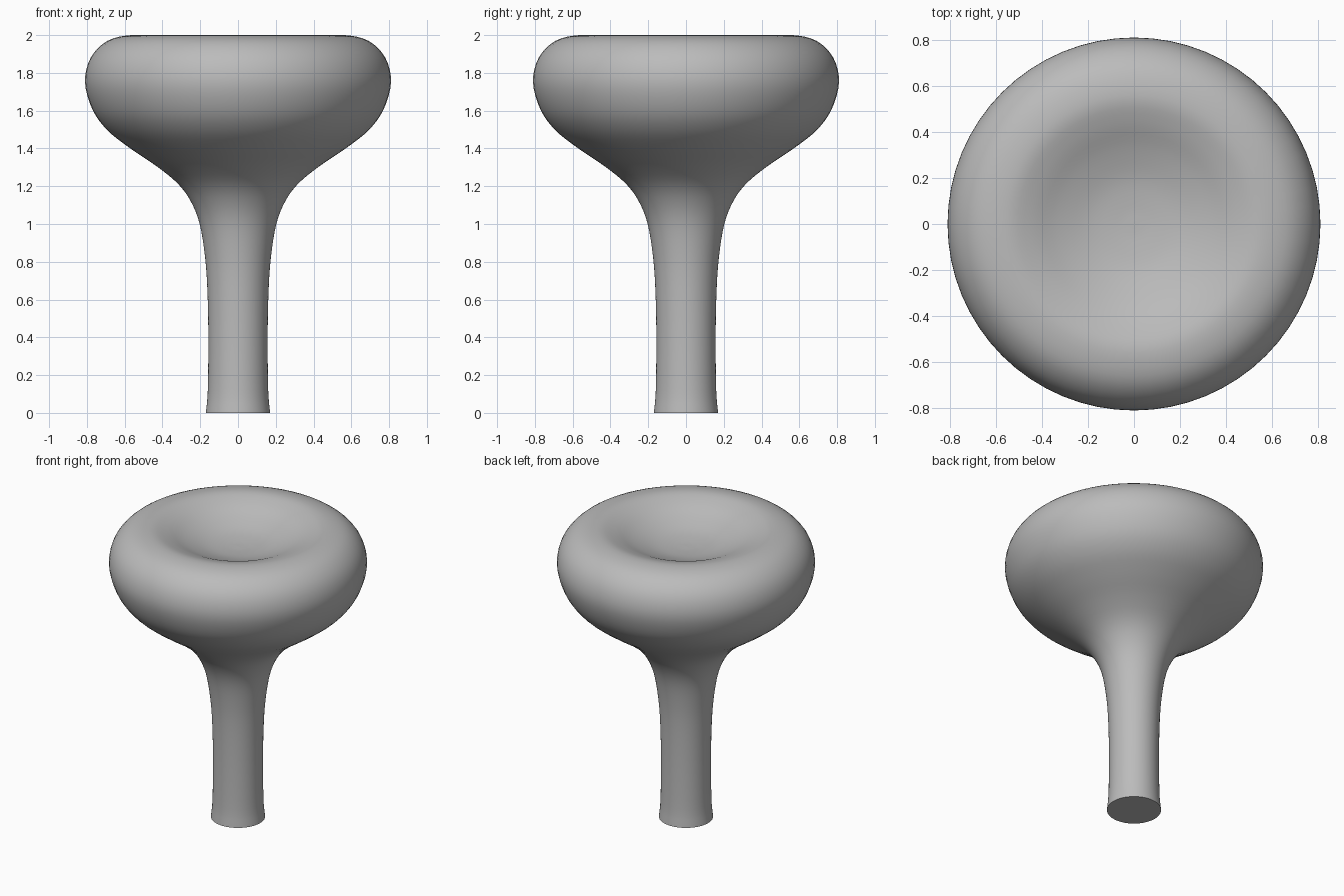
import bpy, bmesh, math
from mathutils import Vector

cube = bpy.data.objects.get("Cube")
if cube:
    bpy.data.objects.remove(cube)

# Single matte grey finish
grey = bpy.data.materials.new("plain grey")
grey.use_nodes = True
colour = (0.5, 0.5, 0.5, 1)
grey.diffuse_color = colour
grey.node_tree.nodes["Principled BSDF"].inputs["Base Color"].default_value = colour

SIDES, STEPS = 64, 4

# Half profile (radius, height): stem, flare, rounded rim, dished top
PROFILE = [(0.17, 0), (0.16, 0.12), (0.157, 0.4), (0.162, 0.65), (0.175, 0.83),
           (0.203, 1.0), (0.25, 1.12), (0.32, 1.215), (0.43, 1.305), (0.57, 1.4),
           (0.69, 1.495), (0.77, 1.605), (0.81, 1.75), (0.78, 1.88),
           (0.69, 1.97), (0.56, 2.0), (0.45, 1.975), (0.33, 1.925),
           (0.2, 1.885), (0.08, 1.87), (0, 1.868)]


def smooth_path(points):
    """Pass a smooth curve through the points."""
    p = [Vector(q) for q in points]
    p = [2 * p[0] - p[1]] + p + [Vector((-p[-2].x, p[-2].y))]
    path = []
    for a, b, c, d in zip(p, p[1:], p[2:], p[3:]):
        for i in range(STEPS):
            t = i / STEPS
            path.append(b + 0.5 * t * ((c - a) + t * (2 * a - 5 * b + 4 * c - d
                        + t * (3 * b - a - 3 * c + d))))
    return path + [p[-2]]


# Spin the profile into one continuous body
path = smooth_path(PROFILE)
bm = bmesh.new()
rings = []
for r, z in path[:-1]:
    rings.append([bm.verts.new((r * math.cos(a), r * math.sin(a), z))
                  for a in (math.tau * i / SIDES for i in range(SIDES))])
tip = bm.verts.new((0, 0, path[-1].y))
for low, high in zip(rings, rings[1:]):
    for i in range(SIDES):
        j = (i + 1) % SIDES
        bm.faces.new((low[i], low[j], high[j], high[i]))
for i in range(SIDES):
    bm.faces.new((rings[-1][i], rings[-1][(i + 1) % SIDES], tip))

# Flat underside of the stem
bm.faces.new(rings[0][::-1])
bm.normal_update()

mesh = bpy.data.meshes.new("dished_stool")
bm.to_mesh(mesh)
bm.free()
mesh.materials.append(grey)
stool = bpy.data.objects.new("dished_stool", mesh)
bpy.context.collection.objects.link(stool)
bpy.context.view_layer.objects.active = stool
stool.select_set(True)
bpy.ops.object.shade_smooth_by_angle(angle=math.radians(40))
